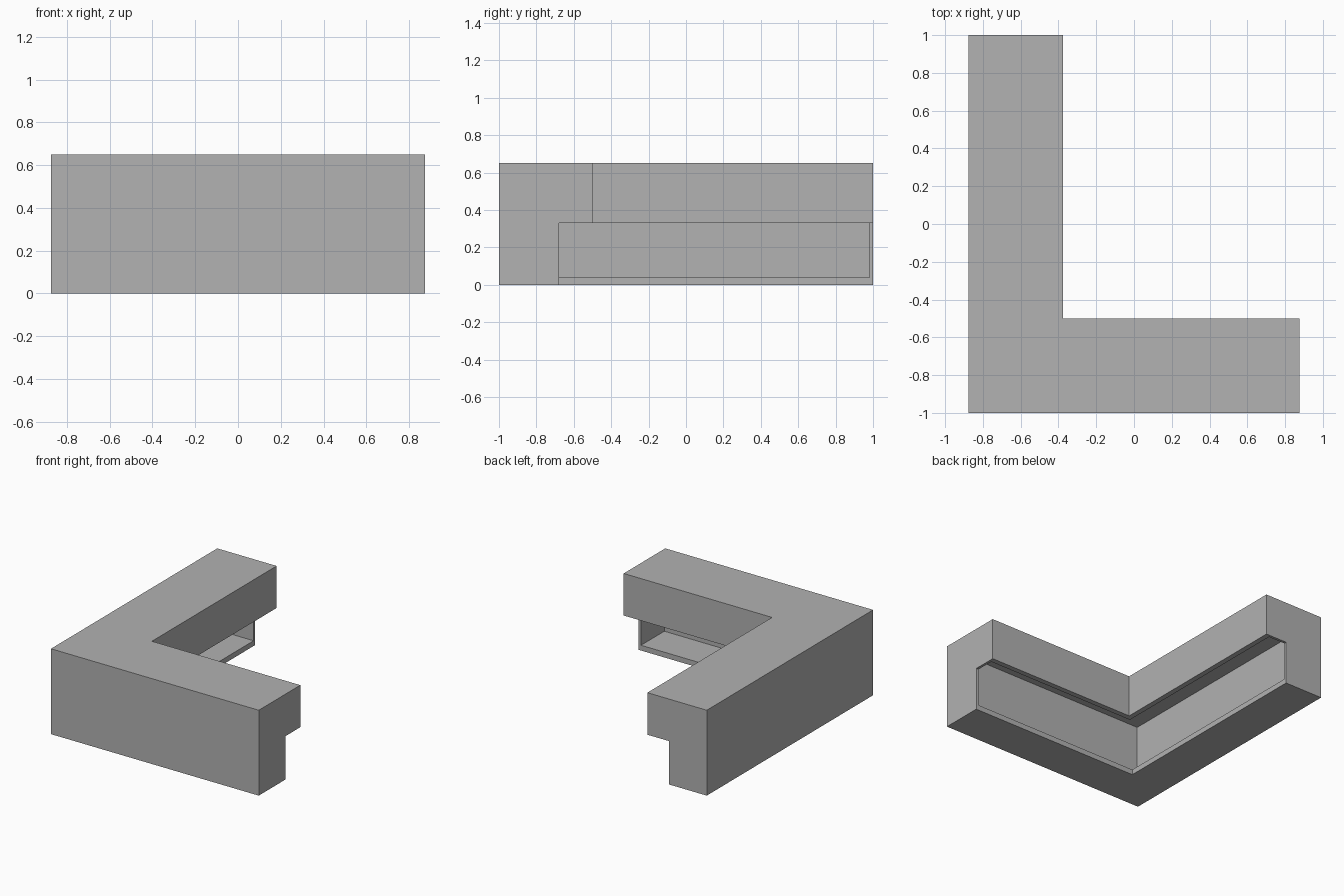
import bpy
import bmesh

if "Cube" in bpy.data.objects:
    bpy.data.objects.remove(bpy.data.objects["Cube"], do_unlink=True)

HALF_X, HALF_Y = 0.875, 1.0
HEIGHT, STEP_Z = 0.65, 0.33
TOP_DEPTH, BASE_DEPTH = 0.5, 0.32
WALL, END_WALL = 0.04, 0.02

grey = bpy.data.materials.new("plain grey")
grey.use_nodes = True
grey.diffuse_color = (0.445, 0.445, 0.445, 1)
grey.node_tree.nodes["Principled BSDF"].inputs["Base Color"].default_value = grey.diffuse_color


def l_sweep(name, profile, end_gap):
    """Sweep a (depth, height) profile round the mitred corner, with flat ends."""
    bm = bmesh.new()
    rings = [
        [bm.verts.new((HALF_X - end_gap, u - HALF_Y, z)) for u, z in profile],
        [bm.verts.new((u - HALF_X, u - HALF_Y, z)) for u, z in profile],
        [bm.verts.new((u - HALF_X, HALF_Y - end_gap, z)) for u, z in profile],
    ]
    n = len(profile)
    for a, b in zip(rings, rings[1:]):
        for i in range(n):
            j = (i + 1) % n
            bm.faces.new((a[i], a[j], b[j], b[i]))
    bm.faces.new(rings[0])
    bm.faces.new(rings[-1])
    bmesh.ops.recalc_face_normals(bm, faces=bm.faces)
    mesh = bpy.data.meshes.new(name)
    bm.to_mesh(mesh)
    bm.free()
    mesh.materials.append(grey)
    obj = bpy.data.objects.new(name, mesh)
    bpy.context.collection.objects.link(obj)
    return obj


# Corner casing: deep top over a shallower base
casing = l_sweep("corner_casing", [
    (0, 0), (BASE_DEPTH, 0), (BASE_DEPTH, STEP_Z),
    (TOP_DEPTH, STEP_Z), (TOP_DEPTH, HEIGHT), (0, HEIGHT)], 0)

# Hollow that leaves the shelf floor, back wall, front lip, top and end walls
near, far, low, high = WALL, TOP_DEPTH - WALL, WALL, HEIGHT - WALL
hollow = l_sweep("hollow_cutter", [
    (near, low), (far, low), (far, high), (near, high)], END_WALL)
hollow.hide_render = True

cut = casing.modifiers.new("hollow", 'BOOLEAN')
cut.operation = 'DIFFERENCE'
cut.solver = 'EXACT'
cut.object = hollow
bpy.context.view_layer.objects.active = casing
bpy.ops.object.modifier_apply(modifier=cut.name)
bpy.data.objects.remove(hollow, do_unlink=True)
